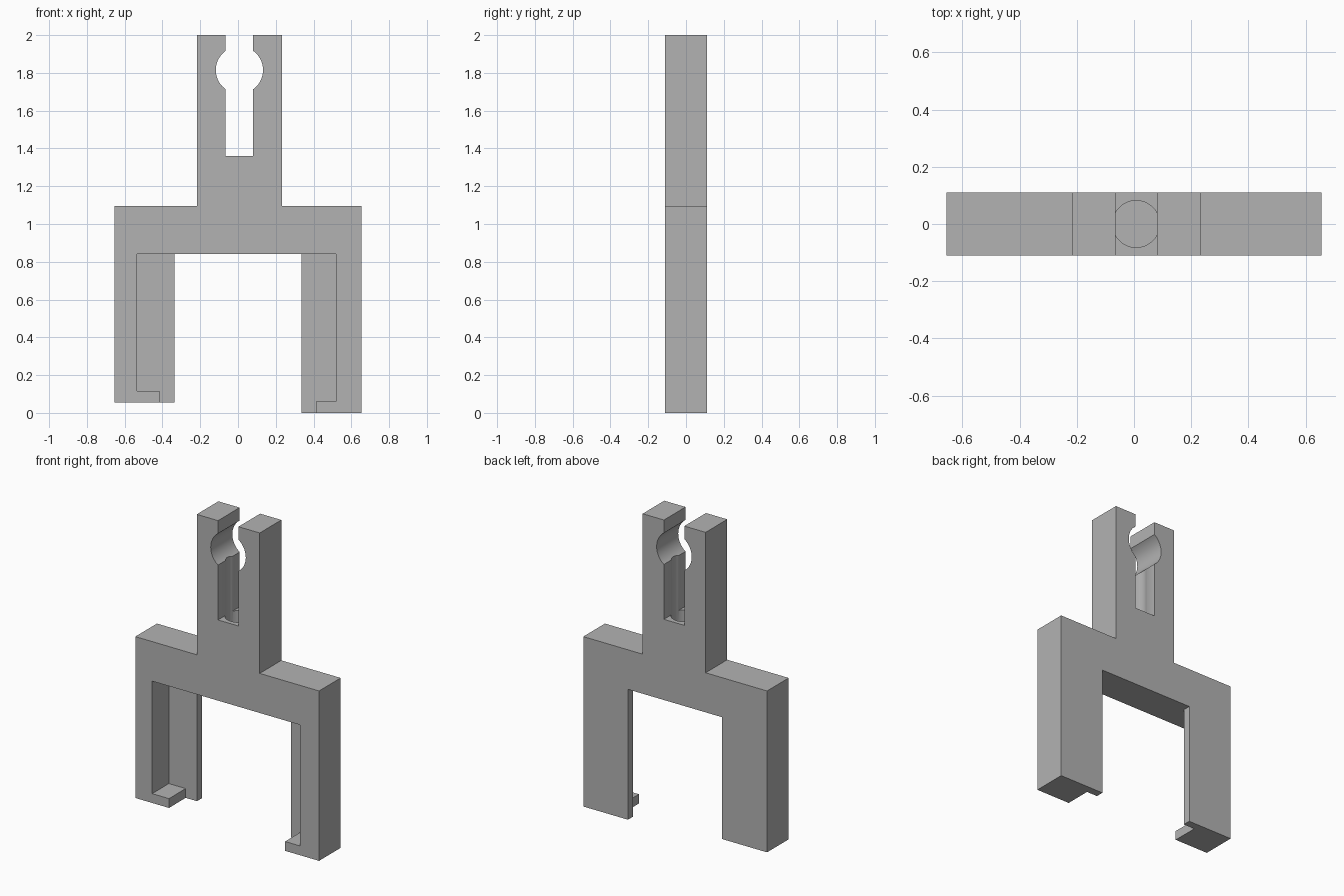
import bpy, bmesh, math

if "Cube" in bpy.data.objects:
    bpy.data.objects.remove(bpy.data.objects["Cube"], do_unlink=True)

HALF = 0.11            # half thickness of the bracket
PLATE = 0.06           # where the rear leg plates begin
MID = 0.0075           # centre line of the clamp
BAR_LOW, BAR_TOP = 0.84, 1.095
SLOT, SLOT_FLOOR = 0.073, 1.36
BORE, BORE_Z = 0.125, 1.815

grey = bpy.data.materials.new("plain grey")
grey.use_nodes = True
colour = (0.45, 0.45, 0.45, 1)
grey.diffuse_color = colour
grey.node_tree.nodes["Principled BSDF"].inputs["Base Color"].default_value = colour


def extrude_profile(name, points, y0, y1):
    """Prism with an xz outline, running from y0 to y1."""
    bm = bmesh.new()
    face = bm.faces.new([bm.verts.new((x, y0, z)) for x, z in points])
    grown = bmesh.ops.extrude_face_region(bm, geom=[face])["geom"]
    verts = [g for g in grown if isinstance(g, bmesh.types.BMVert)]
    bmesh.ops.translate(bm, verts=verts, vec=(0, y1 - y0, 0))
    bmesh.ops.recalc_face_normals(bm, faces=bm.faces)
    mesh = bpy.data.meshes.new(name)
    bm.to_mesh(mesh)
    bm.free()
    mesh.materials.append(grey)
    obj = bpy.data.objects.new(name, mesh)
    bpy.context.collection.objects.link(obj)
    return obj


def cut(target, cutter):
    """Subtract the cutter from the target and discard it."""
    cutter.hide_render = True
    mod = target.modifiers.new("cut", "BOOLEAN")
    mod.operation, mod.solver, mod.object = "DIFFERENCE", "EXACT", cutter
    bpy.context.view_layer.objects.active = target
    bpy.ops.object.modifier_apply(modifier=mod.name)
    bpy.data.objects.remove(cutter, do_unlink=True)


# Clamp slot with its round bore, listed down one side and up the other
a0 = math.acos(SLOT / BORE)
steps = 20
arc = [a0 - 2 * a0 * i / steps for i in range(steps + 1)]
right_arc = [(MID + BORE * math.cos(a), BORE_Z + BORE * math.sin(a)) for a in arc]
left_arc = [(2 * MID - x, z) for x, z in reversed(right_arc)]
slot = ([(MID + SLOT, 2)] + right_arc
        + [(MID + SLOT, SLOT_FLOOR), (MID - SLOT, SLOT_FLOOR)]
        + left_arc + [(MID - SLOT, 2)])

# Whole bracket outline
outline = [(-0.655, 0.055), (-0.655, BAR_TOP), (-0.217, BAR_TOP), (-0.217, 2)]
outline += slot[::-1]
outline += [(0.232, 2), (0.232, BAR_TOP), (0.655, BAR_TOP), (0.655, 0),
            (0.337, 0), (0.337, BAR_LOW), (-0.335, BAR_LOW), (-0.335, 0.055)]
bracket = extrude_profile("clamp_bracket", outline, -HALF, HALF)

# Front recess in each leg, leaving outer wall, rear plate and small foot
for side, wall, foot, foot_top in ((-1, 0.535, 0.415, 0.115), (1, 0.52, 0.413, 0.06)):
    recess = [(wall, BAR_LOW), (wall, foot_top), (foot, foot_top),
              (foot, -0.1), (0.3, -0.1), (0.3, BAR_LOW)]
    recess = [(side * x, z) for x, z in recess]
    cut(bracket, extrude_profile("leg_recess_cutter", recess, -0.2, PLATE))

# Vertical blind hole through the slot floor, grooving the slot walls
low, high = 1.2, BORE_Z
bpy.ops.mesh.primitive_cylinder_add(vertices=48, radius=0.082, depth=high - low,
                                    location=(MID, 0, (low + high) / 2))
drill = bpy.context.object
drill.data.materials.append(grey)
cut(bracket, drill)

bpy.ops.object.select_all(action="DESELECT")
bracket.select_set(True)
bpy.context.view_layer.objects.active = bracket
bpy.ops.object.shade_smooth_by_angle(angle=math.radians(30))
